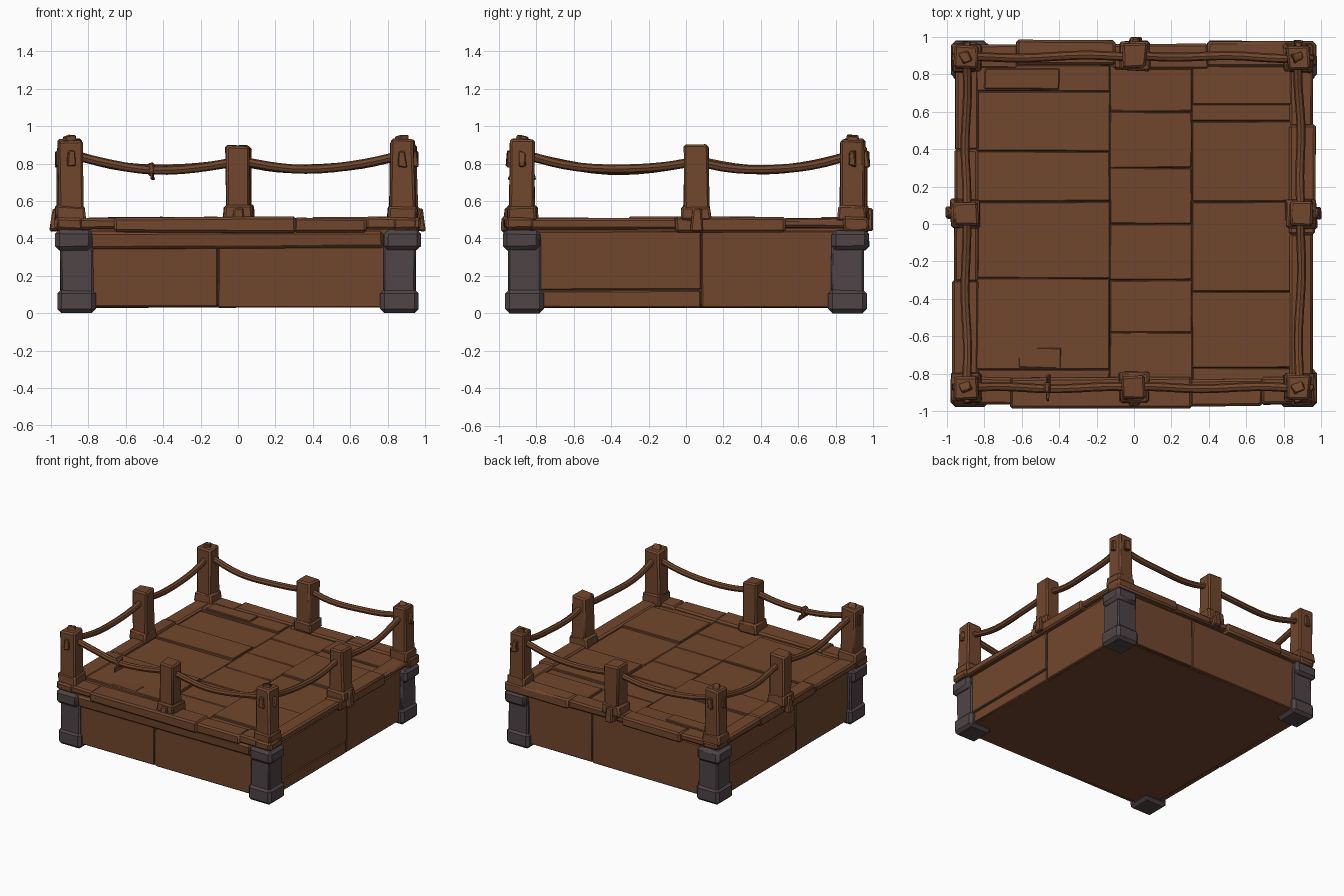
import bpy, bmesh, math, random
from mathutils import Vector, Matrix

if "Cube" in bpy.data.objects:
    bpy.data.objects.remove(bpy.data.objects["Cube"])

random.seed(4)


def material(name, rgb):
    m = bpy.data.materials.new(name)
    m.diffuse_color = (*rgb, 1)
    m.use_nodes = True
    m.node_tree.nodes["Principled BSDF"].inputs["Base Color"].default_value = m.diffuse_color
    return m


WOOD = material("brown wood", (0.165, 0.062, 0.026))
IRON = material("dark iron", (0.078, 0.058, 0.062))


def finish(obj):
    bpy.ops.object.select_all(action='DESELECT')
    obj.select_set(True)
    bpy.context.view_layer.objects.active = obj
    bpy.ops.object.shade_smooth_by_angle(angle=math.radians(35))


def block(name, lo, hi, mat, bevel=0.01, jitter=0.005, taper=1.0, turn=0.0):
    """Slightly crooked bevelled box; taper scales the top, turn spins it about z."""
    lo, hi = Vector(lo), Vector(hi)
    mid, size = (lo + hi) / 2, hi - lo
    bm = bmesh.new()
    bmesh.ops.create_cube(bm, size=1)
    rot = Matrix.Rotation(turn, 3, 'Z')
    for v in bm.verts:
        k = taper if v.co.z > 0 else 1
        p = Vector((v.co.x * size.x * k, v.co.y * size.y * k, v.co.z * size.z))
        v.co = mid + rot @ p + Vector([random.uniform(-jitter, jitter) for _ in range(3)])
    if bevel:
        bmesh.ops.bevel(bm, geom=bm.edges[:], offset=bevel, segments=1, affect='EDGES')
    me = bpy.data.meshes.new(name)
    bm.to_mesh(me)
    bm.free()
    me.materials.append(mat)
    obj = bpy.data.objects.new(name, me)
    bpy.context.collection.objects.link(obj)
    finish(obj)
    return obj


def tube(name, pts, radius):
    """Round rope through the given points."""
    cu = bpy.data.curves.new(name, 'CURVE')
    cu.dimensions = '3D'
    cu.bevel_depth = radius
    cu.bevel_resolution = 2
    cu.use_fill_caps = True
    sp = cu.splines.new('POLY')
    sp.points.add(len(pts) - 1)
    for p, c in zip(sp.points, pts):
        p.co = (*c, 1)
    cu.materials.append(WOOD)
    obj = bpy.data.objects.new(name, cu)
    bpy.context.collection.objects.link(obj)
    bpy.ops.object.select_all(action='DESELECT')
    obj.select_set(True)
    bpy.context.view_layer.objects.active = obj
    bpy.ops.object.convert(target='MESH')
    finish(bpy.context.object)


# Solid body of the platform
block("body", (-0.92, -0.92, 0.03), (0.92, 0.92, 0.472), WOOD, 0.02, 0.0)

# Side cladding boards: start and end along the side, bottom and top, outer distance
CLADDING = {
    "front": [(-0.8, -0.11, 0.035, 0.36, 0.932), (-0.105, 0.8, 0.03, 0.36, 0.926)],
    "back": [(-0.8, 0.2, 0.03, 0.44, 0.93), (0.205, 0.8, 0.035, 0.44, 0.926)],
    "right": [(-0.8, 0.08, 0.125, 0.44, 0.934), (-0.8, 0.08, 0.03, 0.12, 0.928),
              (0.085, 0.8, 0.03, 0.44, 0.927)],
    "left": [(-0.8, -0.1, 0.03, 0.44, 0.927), (-0.095, 0.8, 0.03, 0.25, 0.932),
             (-0.095, 0.8, 0.255, 0.44, 0.928)],
}
# Rim boards: start, end, bottom, inner and outer distance
RIM = {
    "front": [(-0.98, -0.65, 0.45, 0.82, 0.965), (-0.66, 0.31, 0.432, 0.82, 0.985),
              (0.30, 0.69, 0.435, 0.83, 0.975), (0.68, 0.975, 0.45, 0.82, 0.965)],
    "back": [(-0.97, -0.62, 0.45, 0.83, 0.96), (-0.63, -0.1, 0.435, 0.85, 0.982),
             (-0.11, 0.40, 0.445, 0.83, 0.962), (0.39, 0.97, 0.435, 0.84, 0.978)],
    "right": [(-0.97, -0.05, 0.45, 0.83, 0.955), (-0.06, 0.53, 0.43, 0.83, 0.97),
              (0.52, 0.97, 0.455, 0.83, 0.955)],
    "left": [(-0.97, -0.3, 0.445, 0.83, 0.97), (-0.31, 0.4, 0.435, 0.83, 0.96),
             (0.39, 0.97, 0.45, 0.83, 0.955)],
}


def side_box(side, a, b, z0, z1, d0, d1):
    """Box corners for a board lying along one side of the platform."""
    s = -1 if side in ("front", "left") else 1
    d0, d1 = sorted((s * d0, s * d1))
    if side in ("front", "back"):
        return (a, d0, z0), (b, d1, z1)
    return (d0, a, z0), (d1, b, z1)


for side in RIM:
    for i, (a, b, z0, z1, d) in enumerate(CLADDING[side]):
        block(f"{side}_cladding_{i}", *side_box(side, a, b, z0, z1, 0.88, d), WOOD, 0.006, 0.002)
    for i, (a, b, z0, d0, d1) in enumerate(RIM[side]):
        top = 0.508 + 0.006 * (i % 2)
        block(f"{side}_rim_board_{i}", *side_box(side, a, b, z0, top, d0, d1), WOOD, 0.013, 0.004)

# Beam under the front rim
block("front_beam", (-0.80, -0.955, 0.345), (0.78, -0.88, 0.44), WOOD, 0.016, 0.006)

# Deck planks: x start, x end, and the row boundaries in y
DECK = [(-0.85, -0.13, (-0.85, -0.78, -0.29, 0.12, 0.39, 0.71, 0.85)),
        (-0.13, 0.31, (-0.85, -0.58, -0.3, 0.0, 0.3, 0.6, 0.85)),
        (0.31, 0.85, (-0.85, -0.77, -0.36, 0.12, 0.55, 0.64, 0.85))]
for c, (x0, x1, ys) in enumerate(DECK):
    for r, (y0, y1) in enumerate(zip(ys, ys[1:])):
        top = 0.488 + 0.014 * ((r + c) % 2) * (c != 1)
        block(f"deck_plank_{c}_{r}", (x0, y0 + 0.001, 0.44), (x1, y1 - 0.001, top),
              WOOD, 0.005, 0.003)
# Loose patch boards on the deck
block("deck_patch_front", (-0.62, -0.77, 0.48), (-0.39, -0.66, 0.505), WOOD, 0.005)
block("deck_patch_back", (-0.80, 0.72, 0.48), (-0.40, 0.83, 0.512), WOOD, 0.005)

# Iron corner brackets: foot, column and cap
for sx, nx in ((-1, "left"), (1, "right")):
    for sy, ny in ((-1, "front"), (1, "back")):
        for part, d0, d1, z0, z1 in (("foot", 0.76, 0.966, 0.0, 0.128),
                                     ("column", 0.775, 0.95, 0.08, 0.40),
                                     ("cap", 0.78, 0.978, 0.338, 0.445)):
            x0, x1 = sorted((sx * d0, sx * d1))
            y0, y1 = sorted((sy * d0, sy * d1))
            block(f"{ny}_{nx}_bracket_{part}", (x0, y0, z0), (x1, y1, z1), IRON,
                  0.022 if part != "column" else 0.01, 0.003 if z0 else 0.0)

# Posts, walking round the platform: x, y, top height
POSTS = [(-0.895, -0.875, 0.925), (0.0, -0.875, 0.895), (0.88, -0.875, 0.93), (0.895, 0.055, 0.90),
         (0.88, 0.89, 0.925), (0.005, 0.90, 0.895), (-0.895, 0.89, 0.93), (-0.9, 0.055, 0.90)]
for i, (x, y, top) in enumerate(POSTS):
    corner = i % 2 == 0
    w = 0.066
    turn = random.uniform(-0.06, 0.06)
    block(f"post_{i}", (x - w, y - w, 0.46), (x + w, y + w, top), WOOD, 0.012, 0.007, 0.95, turn)
    # Collar at the foot of the post
    c = 0.08 if corner else 0.083
    block(f"post_collar_{i}", (x - c, y - c, 0.49), (x + c, y + c, 0.575), WOOD, 0.012, 0.008, 0.93)
    # Splintered chips on the top and outer faces
    out = Vector((x, y, 0)).normalized()
    if corner:
        block(f"post_splinter_{i}", (x - 0.04, y - 0.03, top - 0.03), (x + 0.03, y + 0.035, top + 0.018),
              WOOD, 0.005, 0.01, 0.7, 0.4)
        for k, d in enumerate((Vector((math.copysign(1, x), 0, 0)), Vector((0, math.copysign(1, y), 0)))):
            q = Vector((x, y, 0.83)) + d * 0.067
            block(f"post_chip_{i}_{k}", q - Vector((0.02, 0.02, 0.045)), q + Vector((0.02, 0.02, 0.035)),
                  WOOD, 0.005, 0.009, 0.8)
    else:
        q = Vector((x, y, 0)) + out * 0.07
        block(f"post_wedge_{i}", (q.x - 0.035, q.y - 0.035, 0.44), (q.x + 0.035, q.y + 0.035, 0.56),
              WOOD, 0.008, 0.007, 0.75)

# Sagging ropes between neighbouring posts
N = 12
for i, (x, y, _) in enumerate(POSTS):
    x2, y2, _ = POSTS[(i + 1) % 8]
    za, zb = (0.85, 0.815) if i % 2 == 0 else (0.815, 0.85)
    sag = random.uniform(0.058, 0.068)
    pts = []
    for k in range(N + 1):
        t = k / N
        wob = 0.006 * math.sin(t * 9 + i)
        pts.append((x + (x2 - x) * t + wob, y + (y2 - y) * t + wob,
                    za + (zb - za) * t - sag * 4 * t * (1 - t) + wob * 0.4))
    tube(f"rope_{i}", pts, 0.024)

# Knot with a loose end on the front rope
block("rope_knot", (-0.478, -0.905, 0.735), (-0.445, -0.845, 0.805), WOOD, 0.008, 0.004)
block("rope_loose_end", (-0.47, -0.955, 0.715), (-0.45, -0.80, 0.755), WOOD, 0.005, 0.008, 0.85)
